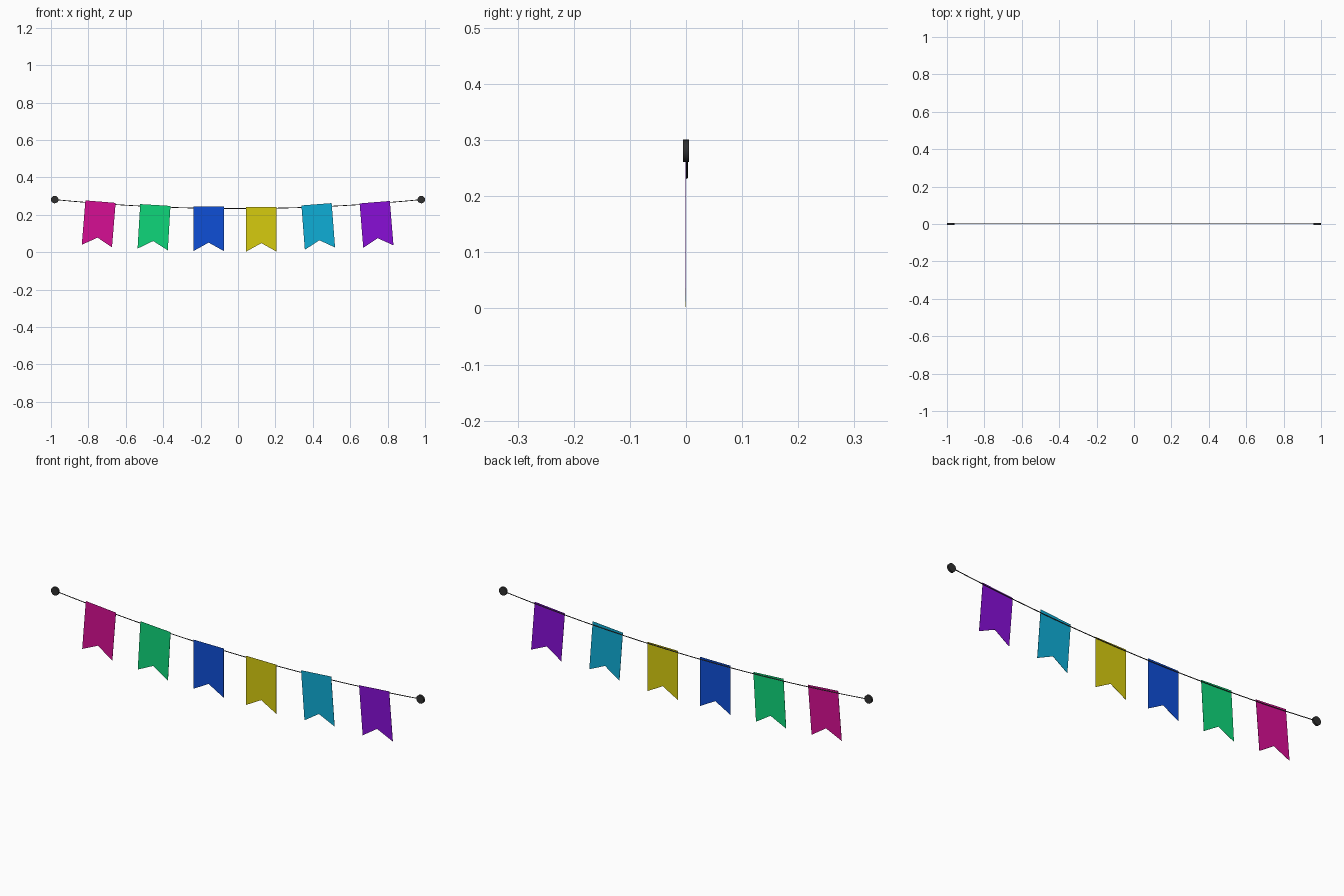
import bpy, bmesh, math
from mathutils import Vector, Matrix

if "Cube" in bpy.data.objects:
    bpy.data.objects.remove(bpy.data.objects["Cube"])


def material(name, rgb):
    # displayed sRGB (0-255) to linear
    m = bpy.data.materials.new(name)
    lin = [((c / 255 + 0.055) / 1.055) ** 2.4 if c > 10 else c / 255 / 12.92 for c in rgb]
    m.diffuse_color = (*lin, 1)
    m.use_nodes = True
    m.node_tree.nodes["Principled BSDF"].inputs["Base Color"].default_value = m.diffuse_color
    return m


def finish(name, bm, mat, smooth=False):
    bmesh.ops.recalc_face_normals(bm, faces=bm.faces[:])
    me = bpy.data.meshes.new(name)
    bm.to_mesh(me)
    bm.free()
    ob = bpy.data.objects.new(name, me)
    bpy.context.collection.objects.link(ob)
    me.materials.append(mat)
    if smooth:
        bpy.context.view_layer.objects.active = ob
        ob.select_set(True)
        bpy.ops.object.shade_smooth_by_angle(angle=math.radians(40))
        ob.select_set(False)
    return ob


dark = material("charcoal", (48, 48, 48))
END_X, END_Z, SAG = 0.98, 0.281, 0.048

# sagging string: small round section swept along a parabola
bm = bmesh.new()
N, SIDES, R = 24, 8, 0.002
rings = []
for i in range(N + 1):
    t = -1 + 2 * i / N
    c = Vector((END_X * t, 0.0012, END_Z - SAG * (1 - t * t)))
    rings.append([bm.verts.new(c + R * Vector((0, math.cos(a), math.sin(a))))
                  for a in (2 * math.pi * k / SIDES for k in range(SIDES))])
for a, b in zip(rings, rings[1:]):
    for k in range(SIDES):
        j = (k + 1) % SIDES
        bm.faces.new((a[k], a[j], b[j], b[k]))
bm.faces.new(rings[0])
bm.faces.new(rings[-1])
finish("string", bm, dark, True)

# round end buttons
for side, x in (("left", -END_X), ("right", END_X)):
    bm = bmesh.new()
    bmesh.ops.create_cone(bm, cap_ends=True, segments=20, radius1=0.02, radius2=0.02, depth=0.01,
                          matrix=Matrix.Translation((x, 0, END_Z)) @ Matrix.Rotation(math.pi / 2, 4, 'X'))
    finish(side + "_button", bm, dark, True)

# swallow-tailed flags: colour, top centre x and z, tilt in degrees
W, H, NOTCH = 0.081, 0.238, 0.045
flags = [
    ("magenta", (214, 15, 147), -0.735, 0.270, -4.7),
    ("green", (15, 214, 122), -0.442, 0.252, -3.4),
    ("blue", (15, 78, 214), -0.157, 0.244, 0),
    ("yellow", (214, 203, 15), 0.125, 0.241, 0),
    ("cyan", (15, 174, 214), 0.420, 0.256, 4.4),
    ("purple", (136, 15, 214), 0.731, 0.267, 4.7),
]
for name, rgb, x, z, tilt in flags:
    bm = bmesh.new()
    turn = Matrix.Translation((x, -0.0012, z)) @ Matrix.Rotation(-math.radians(tilt), 4, 'Y')
    profile = [(-W, 0), (-W, -H), (0, -H + NOTCH), (W, -H), (W, 0)]
    face = bm.faces.new([bm.verts.new(turn @ Vector((px, 0, pz))) for px, pz in profile])
    ext = bmesh.ops.extrude_face_region(bm, geom=[face])
    bmesh.ops.translate(bm, vec=(0, 0.001, 0),
                        verts=[g for g in ext["geom"] if isinstance(g, bmesh.types.BMVert)])
    finish(name + "_flag", bm, material(name, rgb))
